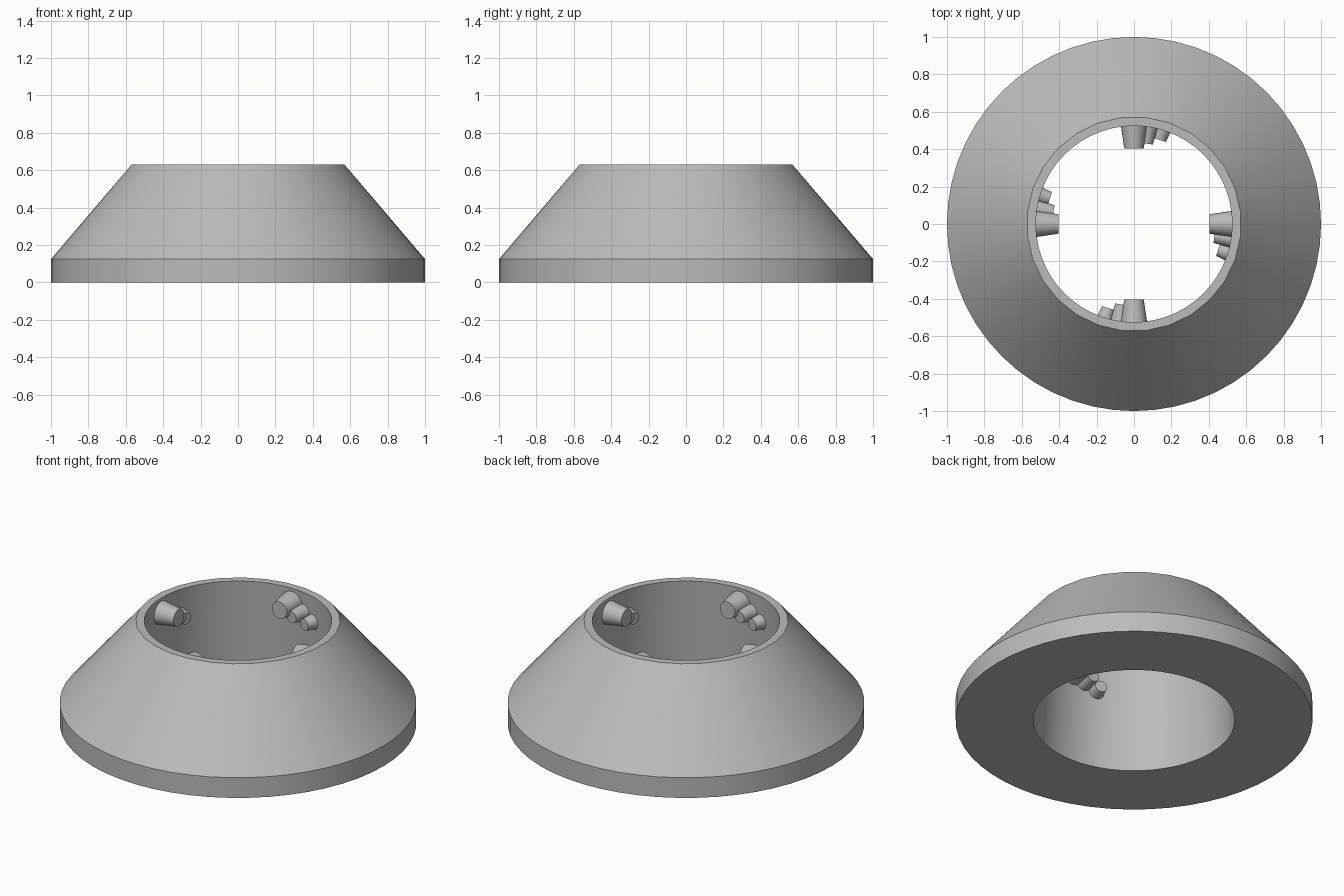
import bpy, bmesh, math
from mathutils import Matrix, Vector

if "Cube" in bpy.data.objects:
    bpy.data.objects.remove(bpy.data.objects["Cube"])

grey = bpy.data.materials.new("plain grey")
grey.diffuse_color = (0.5, 0.5, 0.5, 1)
grey.use_nodes = True
grey.node_tree.nodes["Principled BSDF"].inputs["Base Color"].default_value = grey.diffuse_color


def finish(bm, name, angle):
    bmesh.ops.recalc_face_normals(bm, faces=bm.faces)
    mesh = bpy.data.meshes.new(name)
    bm.to_mesh(mesh)
    bm.free()
    mesh.materials.append(grey)
    ob = bpy.data.objects.new(name, mesh)
    bpy.context.collection.objects.link(ob)
    bpy.ops.object.select_all(action='DESELECT')
    ob.select_set(True)
    bpy.context.view_layer.objects.active = ob
    bpy.ops.object.shade_smooth_by_angle(angle=math.radians(angle))
    return ob


# Sloped collar: closed profile (radius, height, coarse 28-sided ring?) spun round z
N = 56
profile = [(1.0, 0.0, False), (1.0, 0.125, False), (0.573, 0.63, True),
           (0.525, 0.63, False), (0.565, 0.0, False)]
bm = bmesh.new()
rings = []
for r, z, coarse in profile:
    ring = []
    for k in range(N):
        a = 2 * math.pi * k / N
        rr = r * math.cos(2 * math.pi / N) if coarse and k % 2 == 0 else r
        ring.append(bm.verts.new((rr * math.cos(a), rr * math.sin(a), z)))
    rings.append(ring)
for i, ring in enumerate(rings):
    nxt = rings[(i + 1) % len(rings)]
    for k in range(N):
        j = (k + 1) % N
        bm.faces.new((ring[k], ring[j], nxt[j], nxt[k]))
finish(bm, "collar", 30)

# Tapered pins: a descending trio at each quarter of the bore
# (angle step clockwise, tip distance, height, base radius, tip radius)
pins = [(0, 0.405, 0.54, 0.073, 0.052),
        (8.5, 0.435, 0.505, 0.05, 0.037),
        (17, 0.47, 0.47, 0.047, 0.035)]
for q in range(4):
    bm = bmesh.new()
    for step, tip, z, r1, r2 in pins:
        length = 0.545 - tip
        a = math.radians(90 * q - step)
        out = Vector((math.cos(a), math.sin(a), 0))
        rot = (-out).to_track_quat('Z', 'Y').to_matrix().to_4x4()
        pos = out * (tip + length / 2) + Vector((0, 0, z))
        bmesh.ops.create_cone(bm, cap_ends=True, segments=24, radius1=r1, radius2=r2,
                              depth=length, matrix=Matrix.Translation(pos) @ rot)
    finish(bm, f"pin_group_{q + 1}", 40)
